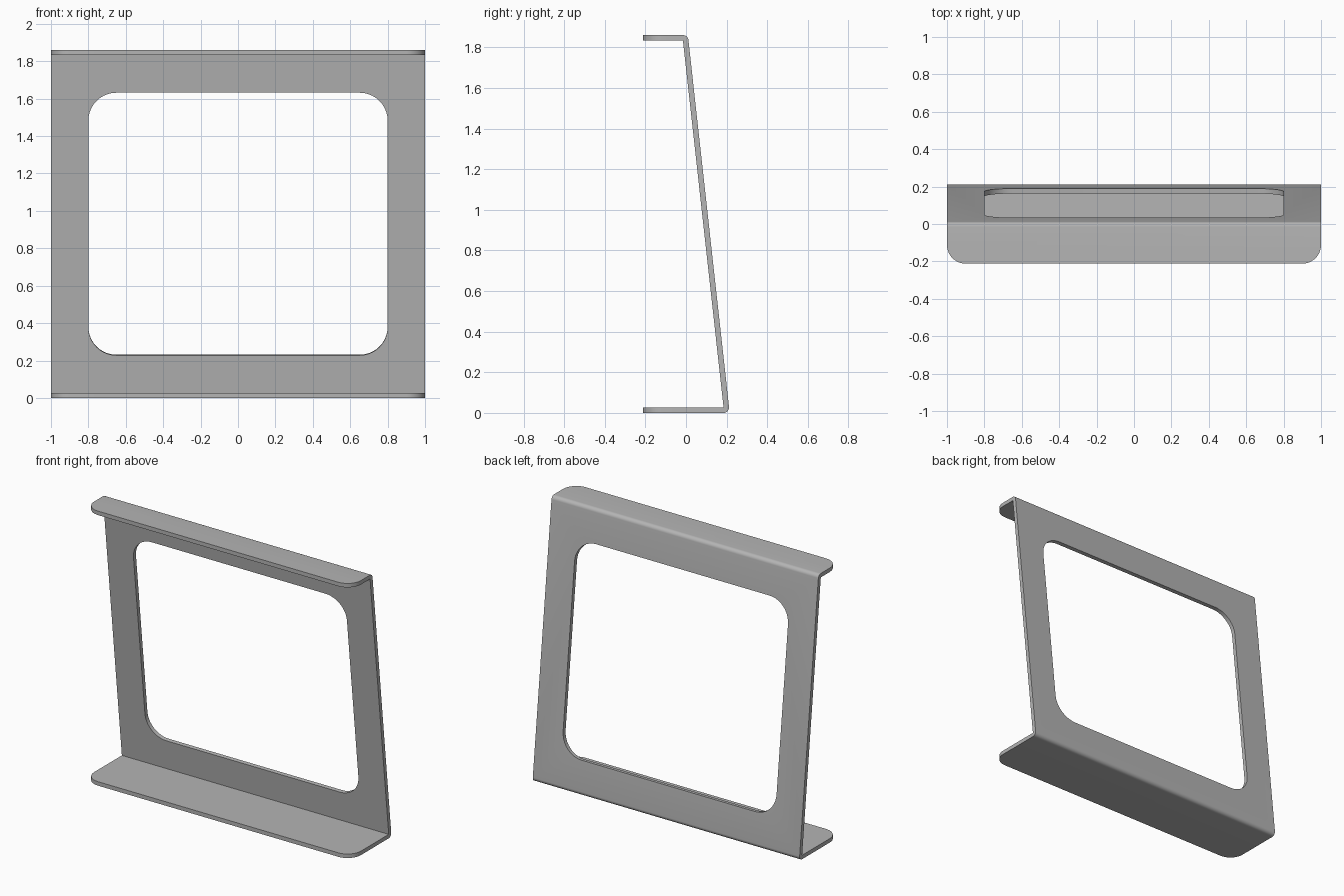
import bpy, bmesh, math
from mathutils import Matrix

cube = bpy.data.objects.get("Cube")
if cube:
    bpy.data.objects.remove(cube, do_unlink=True)

T = 0.027                       # sheet thickness
TIP = -0.212                    # front edge of both flanges
TOP, BOTTOM = (-0.015, 1.833), (0.185, T)   # inner bend corners (y, z)
LEAN = math.atan2(BOTTOM[0] - TOP[0], TOP[1] - BOTTOM[1])

metal = bpy.data.materials.new("grey metal")
metal.use_nodes = True
grey = (0.46, 0.46, 0.46, 1)
metal.diffuse_color = grey
metal.node_tree.nodes["Principled BSDF"].inputs["Base Color"].default_value = grey


def arc(center, start, end, steps=8):
    angles = [start + (end - start) * i / steps for i in range(steps + 1)]
    return [(center[0] + T * math.cos(a), center[1] + T * math.sin(a)) for a in angles]


def make_object(name, bm):
    bmesh.ops.recalc_face_normals(bm, faces=bm.faces)
    mesh = bpy.data.meshes.new(name)
    bm.to_mesh(mesh)
    bm.free()
    mesh.materials.append(metal)
    obj = bpy.data.objects.new(name, mesh)
    bpy.context.collection.objects.link(obj)
    return obj


def round_edges(bm, edges, radius):
    bmesh.ops.bevel(bm, geom=edges, offset=radius, segments=10, profile=0.5,
                    affect='EDGES', clamp_overlap=False)


# Bent sheet: side profile with rounded outer bends, extruded across the width
profile = [(TIP, TOP[1]), (TIP, TOP[1] + T)]
profile += arc(TOP, math.pi / 2, LEAN)
profile += arc(BOTTOM, LEAN, -math.pi / 2)
profile += [(TIP, 0), (TIP, T), BOTTOM, TOP]
bm = bmesh.new()
side = bm.faces.new([bm.verts.new((-1, y, z)) for y, z in profile])
moved = bmesh.ops.extrude_face_region(bm, geom=[side])["geom"]
bmesh.ops.translate(bm, vec=(2, 0, 0),
                    verts=[v for v in moved if isinstance(v, bmesh.types.BMVert)])

# Rounded front corners of the flanges
corners = [e for e in bm.edges
           if all(abs(v.co.y - TIP) < 1e-4 for v in e.verts)
           and abs(e.verts[0].co.x - e.verts[1].co.x) < 1e-4]
round_edges(bm, corners, 0.1)
frame = make_object("bent_frame", bm)

# Rounded window cut square through the leaning panel
bm = bmesh.new()
bmesh.ops.create_cube(bm, size=1, matrix=Matrix.Diagonal((1.6, 0.2, 1.404 / math.cos(LEAN), 1)))
round_edges(bm, [e for e in bm.edges if abs(e.verts[0].co.y - e.verts[1].co.y) > 0.1], 0.15)
cutter = make_object("window_cutter", bm)
cutter.hide_render = True
cutter.location = (0, (TOP[0] + BOTTOM[0]) / 2, (TOP[1] + BOTTOM[1]) / 2)
cutter.rotation_euler.x = LEAN

cut = frame.modifiers.new("window", 'BOOLEAN')
cut.operation = 'DIFFERENCE'
cut.solver = 'EXACT'
cut.object = cutter
bpy.ops.object.select_all(action='DESELECT')
frame.select_set(True)
bpy.context.view_layer.objects.active = frame
bpy.ops.object.modifier_apply(modifier=cut.name)
bpy.data.objects.remove(cutter, do_unlink=True)
bpy.ops.object.shade_smooth_by_angle(angle=math.radians(30))
